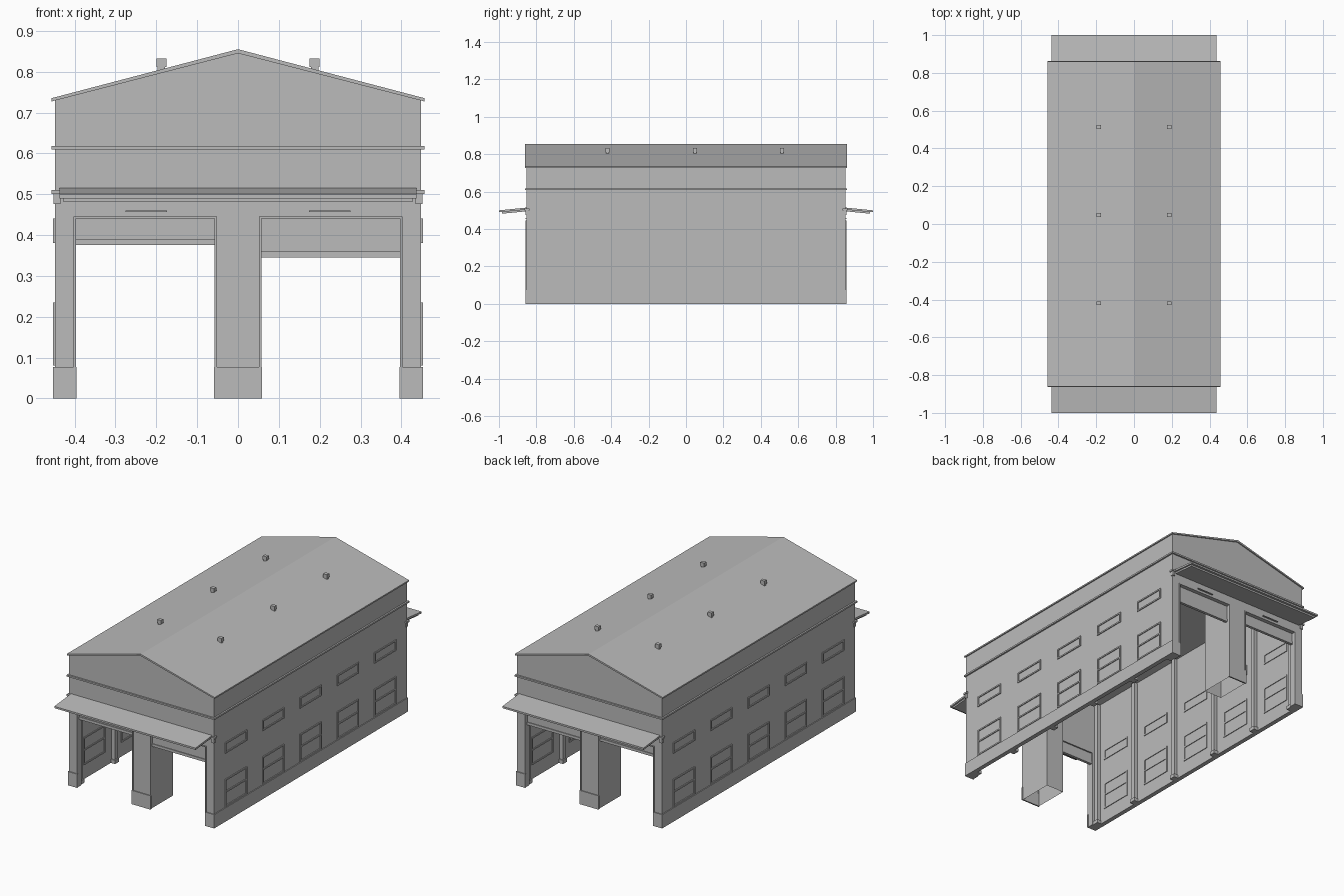
import bpy
import bmesh

cube = bpy.data.objects.get("Cube")
if cube:
    bpy.data.objects.remove(cube, do_unlink=True)

grey = bpy.data.materials.new("plain_grey")
grey.use_nodes = True
grey.diffuse_color = (0.5, 0.5, 0.5, 1)
for node in grey.node_tree.nodes:
    if node.type == 'BSDF_PRINCIPLED':
        node.inputs["Base Color"].default_value = (0.5, 0.5, 0.5, 1)
        node.inputs["Roughness"].default_value = 0.8


def finish(name, bm):
    bmesh.ops.recalc_face_normals(bm, faces=bm.faces)
    mesh = bpy.data.meshes.new(name)
    bm.to_mesh(mesh)
    bm.free()
    mesh.materials.append(grey)
    obj = bpy.data.objects.new(name, mesh)
    bpy.context.collection.objects.link(obj)
    return obj


def add_box(bm, x, y, z):
    """Box from (min, max) ranges on each axis."""
    verts = bmesh.ops.create_cube(bm, size=1)["verts"]
    for v in verts:
        for axis, (a, b) in enumerate((x, y, z)):
            v.co[axis] = (a + b) / 2 + v.co[axis] * (b - a)
    return verts


def boxes(name, ranges):
    bm = bmesh.new()
    for r in ranges:
        add_box(bm, *r)
    return finish(name, bm)


def extrude(name, outline, axis, start, end):
    """Extrude a closed profile along x or y."""
    bm = bmesh.new()
    place = (lambda p: (start, p[0], p[1])) if axis == 'x' else (lambda p: (p[0], start, p[1]))
    face = bm.faces.new([bm.verts.new(place(p)) for p in outline])
    moved = bmesh.ops.extrude_face_region(bm, geom=[face])["geom"]
    for v in moved:
        if isinstance(v, bmesh.types.BMVert):
            v.co['xy'.index(axis)] = end
    return finish(name, bm)


def span(a, b, s):
    """Range mirrored to side s."""
    return tuple(sorted((a * s, b * s)))


WX, WY = 0.448, 0.853
DOOR_IN, DOOR_OUT, DOOR_TOP, PLINTH = 0.057, 0.397, 0.44, 0.077
SIDES = ((1, "left"), (-1, "right"))
ENDS = ((-1, "front"), (1, "back"))
BAYS = [i * 0.33 for i in range(-2, 3)]

# Roof: thin folded sheet with overhang
extrude("roof", [(-0.457, 0.735), (0, 0.855), (0.457, 0.735),
                 (0.457, 0.727), (0, 0.845), (-0.457, 0.727)], 'y', -0.86, 0.86)

# Roof vents: stem and cap
for s, side in SIDES:
    boxes(f"roof_vents_{side}", [
        part for y in (-0.42, 0.048, 0.513) for part in (
            (span(0.179, 0.197, s), (y - 0.007, y + 0.007), (0.795, 0.815)),
            (span(0.175, 0.199, s), (y - 0.01, y + 0.01), (0.812, 0.832)))])

# Trim band around the building
boxes("trim_band",
      [(span(WX - 0.005, 0.457, s), (-0.862, 0.862), (0.609, 0.618)) for s in (1, -1)]
      + [((-0.457, 0.457), span(WY - 0.005, 0.862, s), (0.609, 0.618)) for s in (1, -1)])

# Long walls with windows, plinth and inner pilasters
for s, side in SIDES:
    boxes(f"{side}_wall", [(span(0.428, WX, s), (-WY, WY), (0, 0.732))])
    boxes(f"{side}_plinth", [(span(WX - 0.002, 0.453, s), (-0.857, 0.857), (0, PLINTH))])
    frames = []
    for y in BAYS:
        a, b = y - 0.095, y + 0.095
        for z0, z1, bars in ((0.08, 0.235, (0.16,)), (0.38, 0.44, ())):
            for face in ((WX - 0.002, 0.453), (0.424, 0.43)):
                x = span(*face, s)
                frames += [(x, (a, a + 0.008), (z0, z1)), (x, (b - 0.008, b), (z0, z1))]
                frames += [(x, (a, b), (z, z + 0.008)) for z in (z0, z1 - 0.008, *bars)]
    boxes(f"{side}_window_frames", frames)
    columns = []
    for y in (-0.8, -0.495, -0.165, 0.165, 0.495, 0.8):
        columns += [(span(0.408, 0.43, s), (y - 0.012, y + 0.012), (0, 0.73)),
                    (span(0.402, 0.43, s), (y - 0.018, y + 0.018), (0, 0.02))]
    boxes(f"{side}_pilasters", columns)

for e, end in ENDS:
    # Gable wall with one wide gap, split by the middle pier
    extrude(f"{end}_gable_wall",
            [(-WX, 0), (-DOOR_OUT, 0), (-DOOR_OUT, DOOR_TOP), (DOOR_OUT, DOOR_TOP),
             (DOOR_OUT, 0), (WX, 0), (WX, 0.73), (0, 0.848), (-WX, 0.73)],
            'y', e * WY, e * (WY - 0.035))

    # Middle pier, hollow and open underneath
    bm = bmesh.new()
    add_box(bm, (-0.055, 0.055), span(WY - 0.2, WY, e), (0, 0.5))
    bottom = [f for f in bm.faces if f.calc_center_median().z < 0.001]
    bmesh.ops.delete(bm, geom=bottom, context='FACES')
    finish(f"{end}_middle_pier", bm)

    # Base plates on the piers
    plate = span(WY - 0.003, 0.858, e)
    boxes(f"{end}_pier_bases",
          [((-0.059, 0.059), plate, (0, PLINTH))]
          + [(span(0.395, 0.453, s), plate, (0, PLINTH)) for s in (1, -1)])

    # Door frames, shutters and the slim lamps above
    frame, lamps = [], []
    for s, side in SIDES:
        y = span(WY - 0.003, 0.857, e)
        frame += [(span(DOOR_IN - 0.006, DOOR_IN, s), y, (PLINTH, DOOR_TOP)),
                  (span(DOOR_OUT, DOOR_OUT + 0.006, s), y, (PLINTH, DOOR_TOP)),
                  (span(DOOR_IN - 0.006, DOOR_OUT + 0.006, s), y, (DOOR_TOP, DOOR_TOP + 0.005))]
        lamps.append((span(0.174, 0.276, s), span(WY - 0.003, 0.862, e), (0.456, 0.46)))
        low = 0.345 if s > 0 else 0.375
        boxes(f"{end}_{side}_shutter",
              [(span(DOOR_IN - 0.004, DOOR_OUT + 0.002, s), span(0.826, 0.834, e), (low, 0.46)),
               (span(DOOR_IN - 0.002, DOOR_OUT, s), span(0.822, 0.838, e), (low, low + 0.015))])
    boxes(f"{end}_door_frames", frame)
    boxes(f"{end}_door_lamps", lamps)

    # Sloping canopy with a stepped underside
    extrude(f"{end}_canopy",
            [(e * 0.85, 0.515), (e, 0.5), (e, 0.49), (e * 0.85, 0.504)], 'x', -0.437, 0.437)
    extrude(f"{end}_canopy_underside",
            [(e * 0.85, 0.506), (e * 0.985, 0.493), (e * 0.985, 0.482), (e * 0.85, 0.495)],
            'x', -0.428, 0.428)

    # Stepped corner brackets beside the canopy
    for s, side in SIDES:
        boxes(f"{end}_{side}_bracket",
              [(span(0.435, 0.457, s), span(0.838, 0.864, e), (0.5, 0.51)),
               (span(0.435, 0.452, s), span(0.842, 0.859, e), (0.476, 0.5))])
